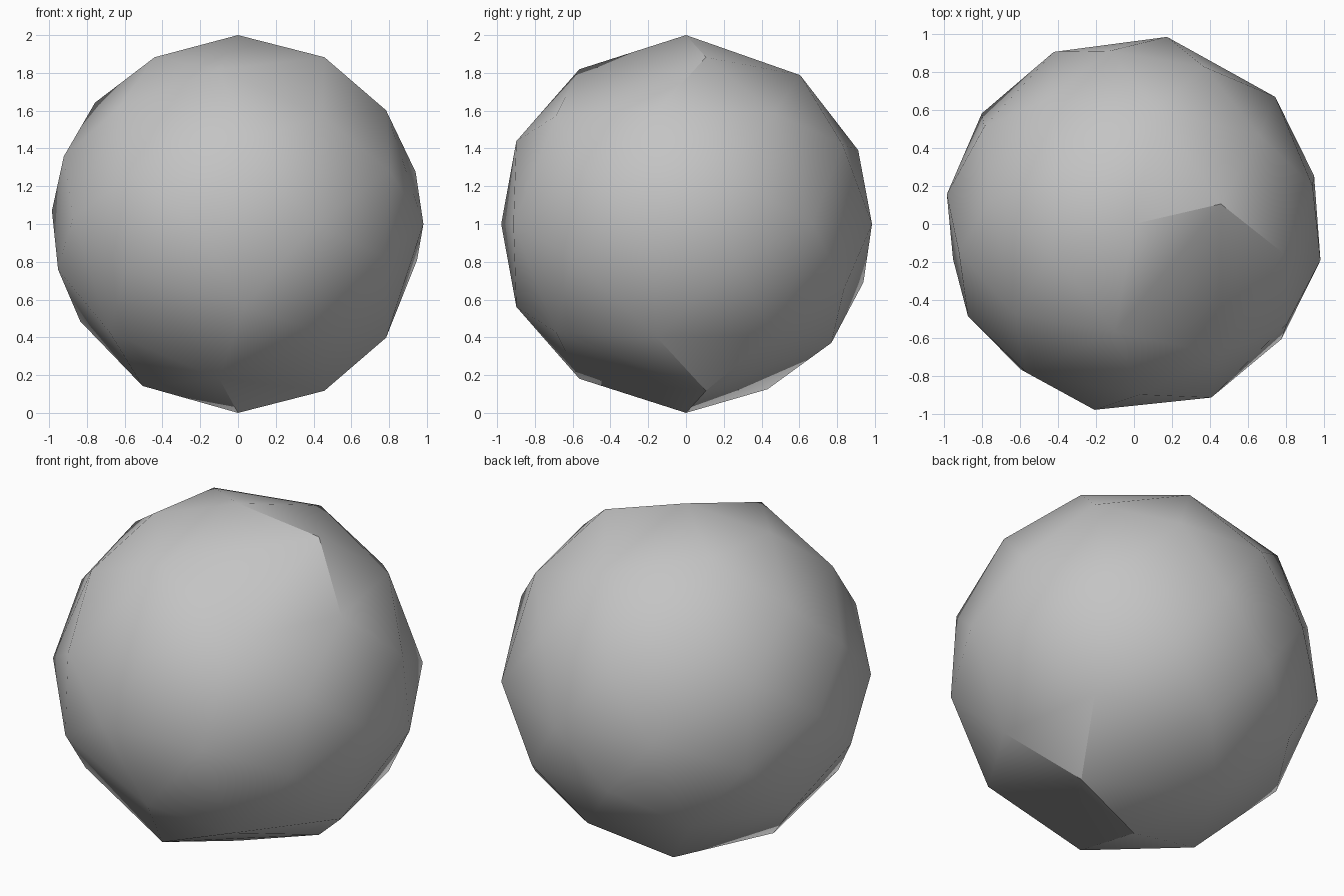
import bpy
import bmesh
import math
from mathutils import Vector

default_cube = bpy.data.objects.get("Cube")
if default_cube:
    bpy.data.objects.remove(default_cube, do_unlink=True)

RADIUS = 1.0

# Facet corners as (longitude, latitude) in degrees on the ball
EQUATOR = [-11, -66, -102, 42, 80]
MIRRORED = [(0, 90), (13, 62), (260, 55), (-11, 37), (-57, 35), (35, 36), (-88, 26)]
UPPER = [(200, 62), (141, 62), (79, 52), (217, 38), (171, 40), (125, 37),
         (66, 25), (98, 23), (147, 20), (-33, 16), (12, 16), (234, 15),
         (189, 21), (115, 2), (171, 4), (209, 2)]
LOWER = [(15, 11), (-38, 10), (232, 14), (191, 14), (144, 8), (63, 20),
         (99, 18), (214, 35), (167, 31), (127, 31), (82, 39), (191, 59), (117, 61)]


def on_ball(longitude, latitude):
    """Return the point on the ball's surface, with the ball resting on the ground."""
    lon, lat = math.radians(longitude), math.radians(latitude)
    direction = Vector((math.cos(lat) * math.cos(lon),
                        math.cos(lat) * math.sin(lon),
                        math.sin(lat)))
    return direction * RADIUS + Vector((0, 0, RADIUS))


def make_material(name, red, green, blue):
    material = bpy.data.materials.new(name)
    material.use_nodes = True
    colour = (red, green, blue, 1)
    material.diffuse_color = colour
    shader = material.node_tree.nodes["Principled BSDF"]
    shader.inputs["Base Color"].default_value = colour
    return material


def make_faceted_hull(name, corners, material):
    """Wrap flat facets around the corner points."""
    bm = bmesh.new()
    for corner in corners:
        bm.verts.new(corner)
    bmesh.ops.convex_hull(bm, input=bm.verts[:])
    bmesh.ops.recalc_face_normals(bm, faces=bm.faces[:])
    mesh = bpy.data.meshes.new(name)
    bm.to_mesh(mesh)
    bm.free()
    mesh.materials.append(material)
    hull = bpy.data.objects.new(name, mesh)
    bpy.context.collection.objects.link(hull)
    return hull


# Gather the corners: equator, mirrored pairs, then each half's own corners
corners = [on_ball(lon, 0) for lon in EQUATOR]
for lon, lat in MIRRORED:
    corners += [on_ball(lon, lat), on_ball(lon, -lat)]
corners += [on_ball(lon, lat) for lon, lat in UPPER]
corners += [on_ball(lon, -lat) for lon, lat in LOWER]

# Faceted boulder with soft shallow creases and crisp steep ones
stone_grey = make_material("stone grey", 0.55, 0.55, 0.55)
boulder = make_faceted_hull("faceted_boulder", corners, stone_grey)

bpy.ops.object.select_all(action="DESELECT")
boulder.select_set(True)
bpy.context.view_layer.objects.active = boulder
bpy.ops.object.shade_smooth_by_angle(angle=math.radians(30))
